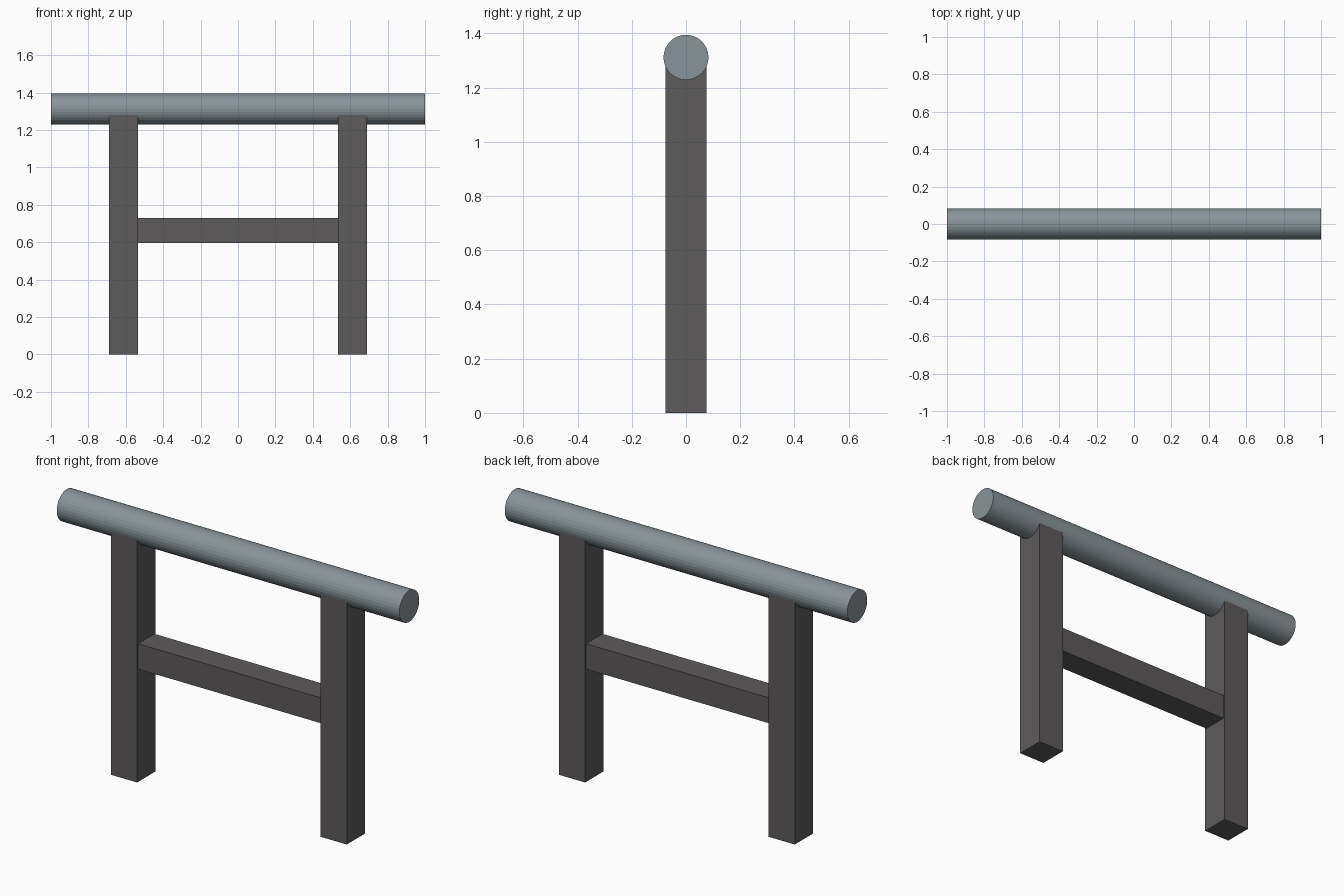
import bpy
import math

if "Cube" in bpy.data.objects:
    bpy.data.objects.remove(bpy.data.objects["Cube"])


def material(name, color):
    mat = bpy.data.materials.new(name)
    mat.diffuse_color = (*color, 1)
    mat.use_nodes = True
    mat.node_tree.nodes["Principled BSDF"].inputs["Base Color"].default_value = mat.diffuse_color
    return mat


def box(name, center, size, mat):
    bpy.ops.mesh.primitive_cube_add(size=1, location=center)
    obj = bpy.context.object
    obj.name = name
    obj.scale = size
    bpy.ops.object.transform_apply(location=False, rotation=False, scale=True)
    obj.data.materials.append(mat)
    return obj


frame_mat = material("dark_frame", (0.11, 0.103, 0.105))
rail_mat = material("pale_rail", (0.25, 0.30, 0.32))

LEG_X, LEG_W, LEG_H = 0.612, 0.153, 1.28

# Two square upright legs
for side, label in ((-1, "left"), (1, "right")):
    box(f"{label}_leg", (side * LEG_X, 0, LEG_H / 2), (LEG_W, LEG_W, LEG_H), frame_mat)

# Crossbar between the inner leg faces, slightly thinner than the legs
box("crossbar", (0, 0, 0.662), (2 * LEG_X - LEG_W, 0.136, 0.134), frame_mat)

# Round top rail, faceted
bpy.ops.mesh.primitive_cylinder_add(vertices=32, radius=0.083, depth=2,
                                    location=(0, 0, 1.312),
                                    rotation=(0, math.pi / 2, 0))
rail = bpy.context.object
rail.name = "top_rail"
rail.data.materials.append(rail_mat)
